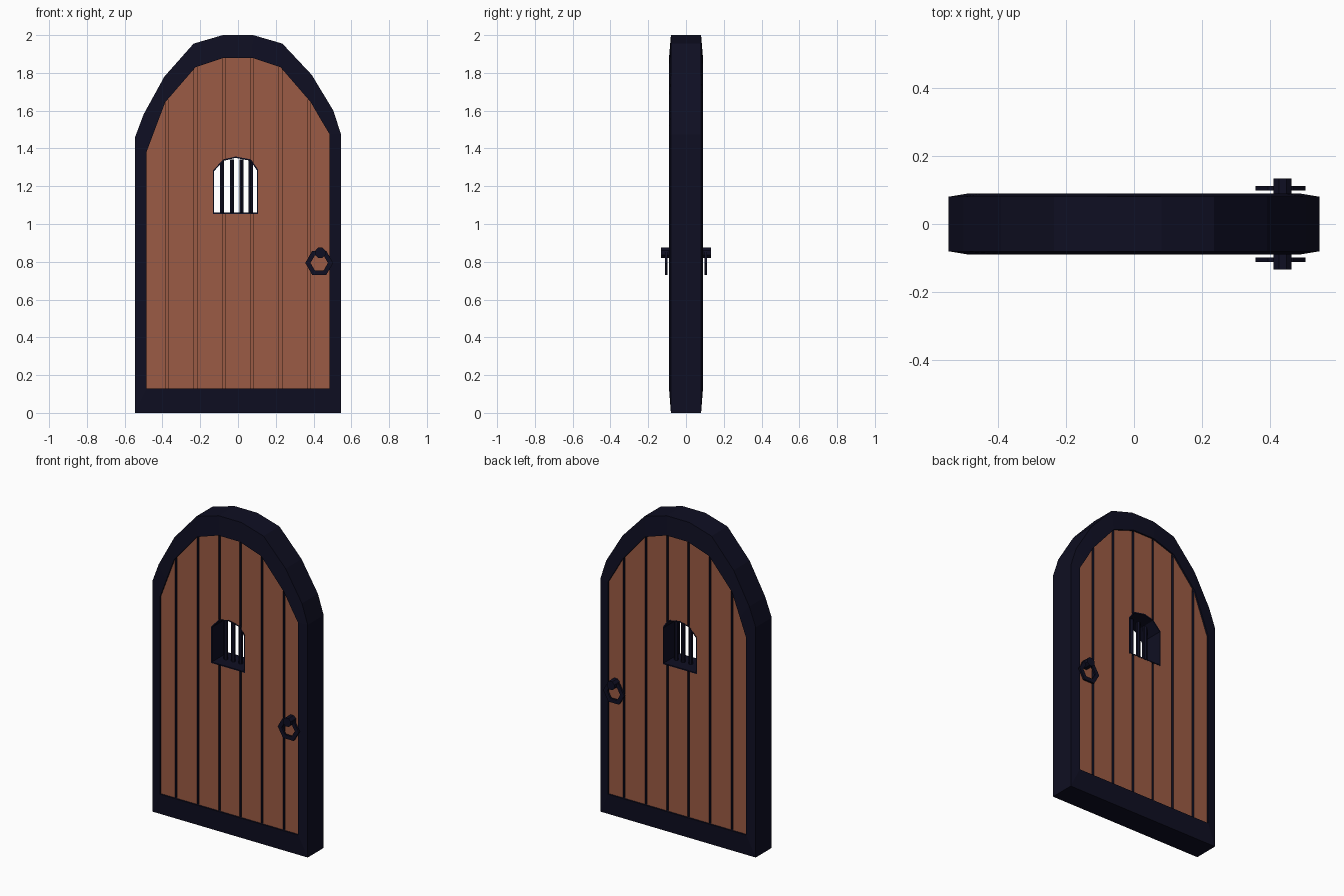
import bpy, bmesh, math

if "Cube" in bpy.data.objects:
    bpy.data.objects.remove(bpy.data.objects["Cube"])


def material(name, rgb):
    m = bpy.data.materials.new(name)
    m.diffuse_color = (*rgb, 1)
    m.use_nodes = True
    m.node_tree.nodes["Principled BSDF"].inputs["Base Color"].default_value = m.diffuse_color
    return m


IRON = material("dark iron", (0.0045, 0.0045, 0.016))
WOOD = material("brown wood", (0.33, 0.105, 0.058))


def finish(name, bm, mats):
    bmesh.ops.recalc_face_normals(bm, faces=bm.faces)
    me = bpy.data.meshes.new(name)
    bm.to_mesh(me)
    bm.free()
    for m in mats:
        me.materials.append(m)
    ob = bpy.data.objects.new(name, me)
    bpy.context.collection.objects.link(ob)
    return ob


def prism(name, pts, y0, y1, mats, dark_sides=False):
    """Extrude an x-z outline from y0 to y1."""
    bm = bmesh.new()
    a, b = ([bm.verts.new((x, y, z)) for x, z in pts] for y in (y0, y1))
    n = len(pts)
    bm.faces.new(a)
    bm.faces.new(b[::-1])
    for i in range(n):
        f = bm.faces.new((a[i], b[i], b[(i + 1) % n], a[(i + 1) % n]))
        f.normal_update()
        if dark_sides and abs(f.normal.x) > 0.95:
            f.material_index = 1
    return finish(name, bm, mats)


def ring(name, outer, inner, y_out, y_in, y_mid=0):
    """Closed band between two matching x-z outlines."""
    bm = bmesh.new()
    loops = [[bm.verts.new((x, y_mid + y, z)) for x, z in pts] for pts, y in
             ((outer, -y_out), (inner, -y_in), (inner, y_in), (outer, y_out))]
    n = len(outer)
    for k in range(4):
        p, q = loops[k], loops[(k + 1) % 4]
        for i in range(n):
            j = (i + 1) % n
            bm.faces.new((p[i], p[j], q[j], q[i]))
    return finish(name, bm, [IRON])


def polygon(cx, cz, r, n, turn=0.0):
    return [(cx + r * math.cos(turn + math.tau * i / n),
             cz + r * math.sin(turn + math.tau * i / n)) for i in range(n)]


# Arched frame
outer = [(-0.545, 1.46), (-0.50, 1.58), (-0.39, 1.78), (-0.235, 1.955), (-0.08, 2.0),
         (0.08, 2.0), (0.235, 1.955), (0.39, 1.79), (0.505, 1.60), (0.545, 1.475)]
arch = [(-0.485, 1.38), (-0.44, 1.50), (-0.385, 1.645), (-0.225, 1.83), (-0.075, 1.88),
        (0.075, 1.88), (0.225, 1.83), (0.385, 1.645), (0.44, 1.55), (0.485, 1.475)]
ring("door_frame", [(-0.545, 0)] + outer + [(0.545, 0)],
     [(-0.485, 0.13)] + arch + [(0.485, 0.13)], 0.08, 0.09)

# Window outline and cutter
window = [(-0.127, 1.06), (-0.127, 1.28), (-0.075, 1.335), (-0.013, 1.35),
          (0.065, 1.335), (0.1, 1.285), (0.1, 1.06)]
wx, wz = -0.0135, 1.20
rim = [(wx + (x - wx) * 1.05, wz + (z - wz) * 1.05) for x, z in window]
cutter = prism("window_cutter", rim, -0.3, 0.3, [IRON])
cutter.hide_render = True


def cut(ob):
    mod = ob.modifiers.new("window", 'BOOLEAN')
    mod.operation = 'DIFFERENCE'
    mod.solver = 'EXACT'
    mod.object = cutter
    bpy.context.view_layer.objects.active = ob
    bpy.ops.object.modifier_apply(modifier=mod.name)


def arch_z(x):
    for (x0, z0), (x1, z1) in zip(arch, arch[1:]):
        if x <= x1:
            return z0 + (z1 - z0) * (x - x0) / (x1 - x0)
    return arch[-1][1]


# Wooden core seen at the bottom of the grooves
cut(prism("door_core", [(-0.485, 0.13)] + arch + [(0.485, 0.13)], -0.058, 0.058, [WOOD]))

# Planks on both faces, with dark groove walls
gap = 0.007
seams = [-0.485 - gap, -0.378, -0.225, -0.075, 0.075, 0.225, 0.378, 0.485 + gap]
for side, s in (("front", -1), ("back", 1)):
    for i, (a, b) in enumerate(zip(seams, seams[1:])):
        a, b = a + gap, b - gap
        xs = [a] + [x for x, _ in arch if a + 0.002 < x < b - 0.002] + [b]
        top = [(x, arch_z(x) + 0.002) for x in xs]
        ob = prism(f"{side}_plank_{i + 1}", [(a, 0.128)] + top + [(b, 0.128)],
                   s * 0.05, s * 0.08, [WOOD, IRON], True)
        if a < 0.12 and b > -0.14:
            cut(ob)
bpy.data.objects.remove(cutter)

# Window lining and bars
ring("window_lining", rim, window, 0.081, 0.081)
for i, x in enumerate((-0.085, -0.032, 0.019, 0.067)):
    bm = bmesh.new()
    bmesh.ops.create_cone(bm, cap_ends=True, segments=6, radius1=0.013, radius2=0.013, depth=0.29)
    bmesh.ops.translate(bm, verts=bm.verts, vec=(x, 0, 1.197))
    finish(f"window_bar_{i + 1}", bm, [IRON])

# Ring handles on both faces
for side, s in (("front", -1), ("back", 1)):
    prism(f"{side}_handle_mount", polygon(0.436, 0.848, 0.029, 8, math.pi / 8),
          s * 0.075, s * 0.133, [IRON])
    ring(f"{side}_handle_ring", polygon(0.43, 0.794, 0.074, 6), polygon(0.43, 0.794, 0.046, 6),
         0.006, 0.006, s * 0.105)
